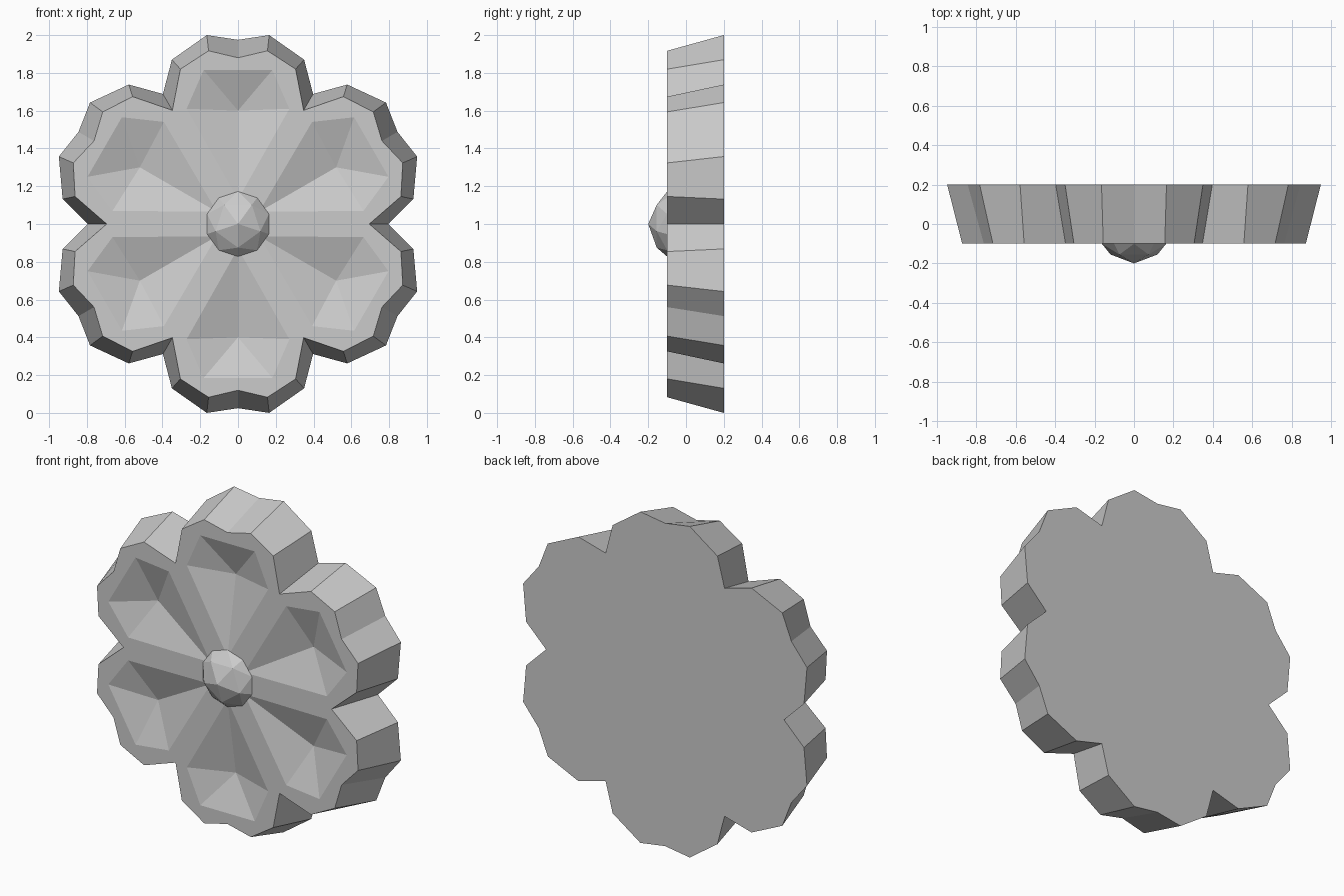
import bpy, bmesh, math

if "Cube" in bpy.data.objects:
    bpy.data.objects.remove(bpy.data.objects["Cube"])

FRONT, BACK, DENT, CZ = -0.1, 0.2, 0.08, 1.0
H = math.sqrt(3) / 2


def make_object(name, bm):
    bmesh.ops.remove_doubles(bm, verts=bm.verts, dist=0.002)
    bmesh.ops.recalc_face_normals(bm, faces=bm.faces)
    mesh = bpy.data.meshes.new(name)
    bm.to_mesh(mesh)
    bm.free()
    obj = bpy.data.objects.new(name, mesh)
    bpy.context.collection.objects.link(obj)
    return obj


# Half a petal in (across, outward): valley, two lobe corners, centre notch
back_edge = [(0.795 * 0.5, 0.795 * H), (0.35, 0.87), (0.165, 1.0), (0, 0.975)]
front_edge = [(0.695 * 0.5, 0.695 * H), (0.305, 0.82), (0.156, 0.917), (0, 0.88)]
# Half the hollow rim, from the inner tip to the outer middle
rim = [(0, 0.13), (0.272, 0.61), (0.182, 0.815), (0, 0.815)]

# Flower body: six petals, each made from two mirrored halves
bm = bmesh.new()
for k in range(6):
    a = math.radians(60 * k)
    for side in (1, -1):
        def vert(p, y):
            x, z = p[0] * side, p[1]
            return bm.verts.new((x * math.cos(a) + z * math.sin(a), y,
                                 CZ - x * math.sin(a) + z * math.cos(a)))

        def face(points):
            bm.faces.new([vert(p, y) for p, y in points])

        # front face around the hollow
        face([((0, 0), FRONT)] + [(p, FRONT) for p in front_edge + rim[::-1]])
        # sunken hollow facets
        for p, q in zip(rim, rim[1:]):
            face([((0, 0.6), FRONT + DENT), (p, FRONT), (q, FRONT)])
        # sloping outer walls
        for i in range(3):
            face([(front_edge[i], FRONT), (front_edge[i + 1], FRONT),
                  (back_edge[i + 1], BACK), (back_edge[i], BACK)])
        # flat back
        face([((0, 0), BACK)] + [(p, BACK) for p in back_edge])
make_object("flower_body", bm)

# Faceted centre button
bm = bmesh.new()


def ring(n, r, y, phase):
    return [bm.verts.new((r * math.sin(phase + math.tau * i / n), y,
                          CZ + r * math.cos(phase + math.tau * i / n)))
            for i in range(n)]


tip = bm.verts.new((0, -0.2, CZ))
mid = ring(5, 0.125, -0.155, math.radians(36))
base = ring(10, 0.172, FRONT, 0)
for i in range(5):
    m, n = mid[i], mid[(i + 1) % 5]
    b = [base[(2 * i + j) % 10] for j in range(4)]
    bm.faces.new((tip, m, n))
    bm.faces.new((m, b[0], b[1]))
    bm.faces.new((m, b[1], b[2]))
    bm.faces.new((m, b[2], n))
bm.faces.new(base)
make_object("flower_centre", bm)
